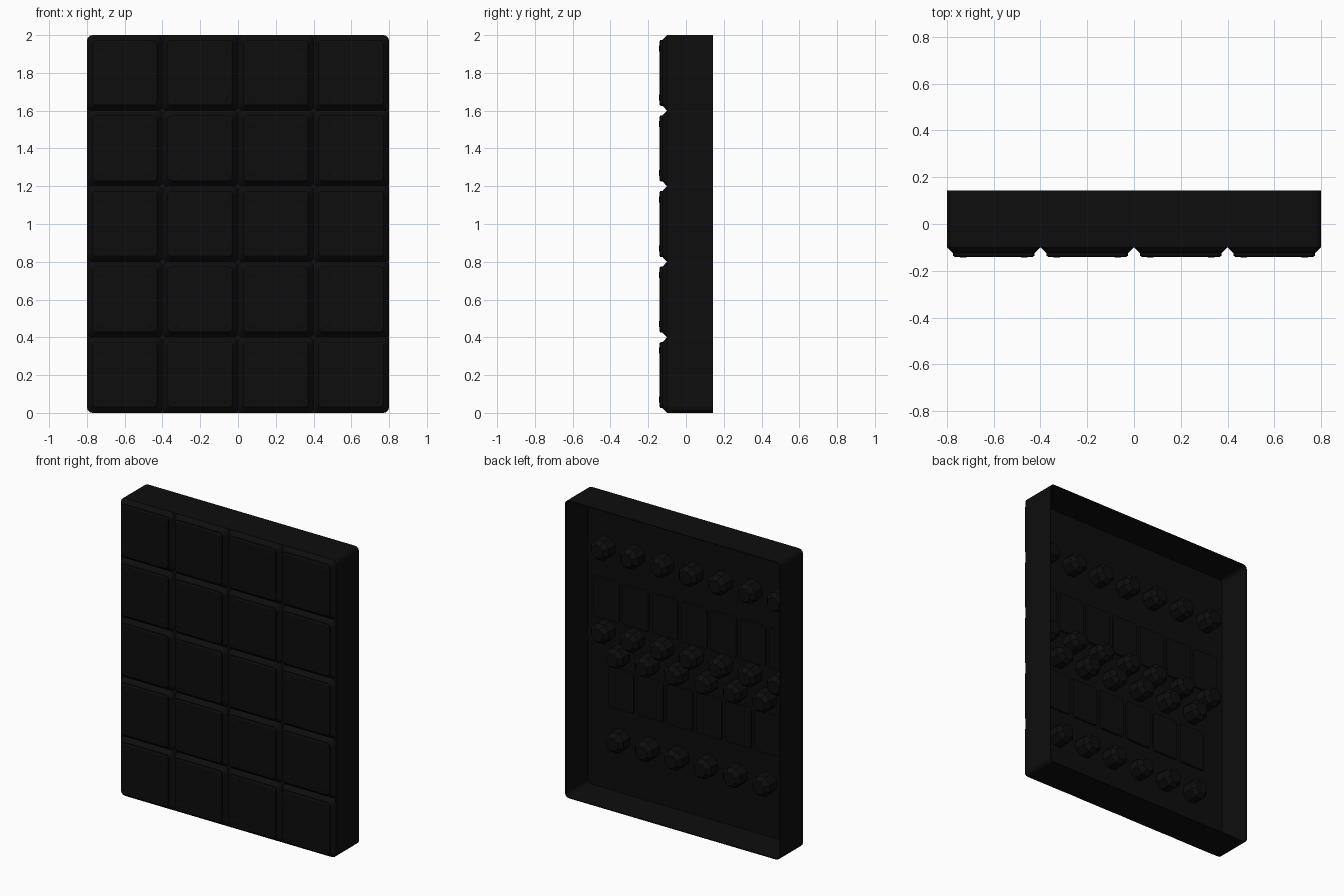
import bpy, bmesh
from math import sin, cos, pi

cube = bpy.data.objects.get("Cube")
if cube:
    bpy.data.objects.remove(cube, do_unlink=True)

black = bpy.data.materials.new("near_black")
black.use_nodes = True
tone = (0.004, 0.004, 0.004, 1)
black.diffuse_color = tone
black.node_tree.nodes["Principled BSDF"].inputs["Base Color"].default_value = tone


def rounded_ring(hx, hz, r, steps=3):
    """Outline of a rounded rectangle in the x-z plane."""
    pts = []
    for q, (sx, sz) in enumerate([(1, 1), (-1, 1), (-1, -1), (1, -1)]):
        for i in range(steps + 1):
            a = (q + i / steps) * pi / 2
            pts.append((sx * (hx - r) + r * cos(a), sz * (hz - r) + r * sin(a)))
    return pts


def round_ring(r, sides=8):
    return [(r * cos((i + 0.5) * 2 * pi / sides), r * sin((i + 0.5) * 2 * pi / sides))
            for i in range(sides)]


def loft(name, sections, centres):
    """Bridge (y, outline) sections, cap the last, and repeat at each x-z centre."""
    bm = bmesh.new()
    for cx, cz in centres:
        rings = [[bm.verts.new((cx + x, y, cz + z)) for x, z in ring]
                 for y, ring in sections]
        for a, b in zip(rings, rings[1:]):
            n = len(a)
            for i in range(n):
                bm.faces.new((a[i], a[(i + 1) % n], b[(i + 1) % n], b[i]))
        bm.faces.new(rings[-1])
    bmesh.ops.recalc_face_normals(bm, faces=bm.faces)
    mesh = bpy.data.meshes.new(name)
    bm.to_mesh(mesh)
    bm.free()
    mesh.materials.append(black)
    obj = bpy.data.objects.new(name, mesh)
    bpy.context.collection.objects.link(obj)
    return obj


FRONT, BED, BACK = -0.143, -0.1, 0.143

# Thin tray, open at the back
outer, inner = rounded_ring(0.8, 1, 0.03), rounded_ring(0.794, 0.994, 0.025)
loft("tray", [(BED, outer), (BACK, outer), (BACK, inner), (BED + 0.006, inner)], [(0, 1)])
loft("tray_front", [(BED, outer)], [(0, 1)])

# Grid of raised tiles with chamfered feet and softened rims
tile_centres = [(-0.6 + 0.4 * c, 0.2 + 0.4 * r) for c in range(4) for r in range(5)]
loft("front_tiles", [(BED, rounded_ring(0.2, 0.2, 0.03)),
                     (-0.125, rounded_ring(0.174, 0.174, 0.02)),
                     (-0.136, rounded_ring(0.174, 0.174, 0.02)),
                     (FRONT + 0.002, rounded_ring(0.166, 0.166, 0.015))], tile_centres)

# Low rivets in the tile corners
rivets = [(x + i * 0.13, z + j * 0.13) for x, z in tile_centres
          for i in (-1, 1) for j in (-1, 1)]
loft("tile_rivets", [(FRONT + 0.003, round_ring(0.02)), (FRONT, round_ring(0.014))], rivets)

# Two staggered banks of knobs and plates inside the tray
knob = [(BED, round_ring(0.07)), (-0.02, round_ring(0.07)), (0.01, round_ring(0.045))]
plate = [(BED, rounded_ring(0.1, 0.14, 0.02)), (-0.085, rounded_ring(0.095, 0.135, 0.02))]
for bank, count, top, middle, bottom in (("upper", 7, 1.635, 1.28, 1.075),
                                         ("lower", 6, 0.935, 0.7, 0.37)):
    columns = [(i - (count - 1) / 2) * 0.218 for i in range(count)]
    loft(bank + "_knobs", knob, [(x, z) for x in columns for z in (top, bottom)])
    loft(bank + "_plates", plate, [(x, middle) for x in columns])
